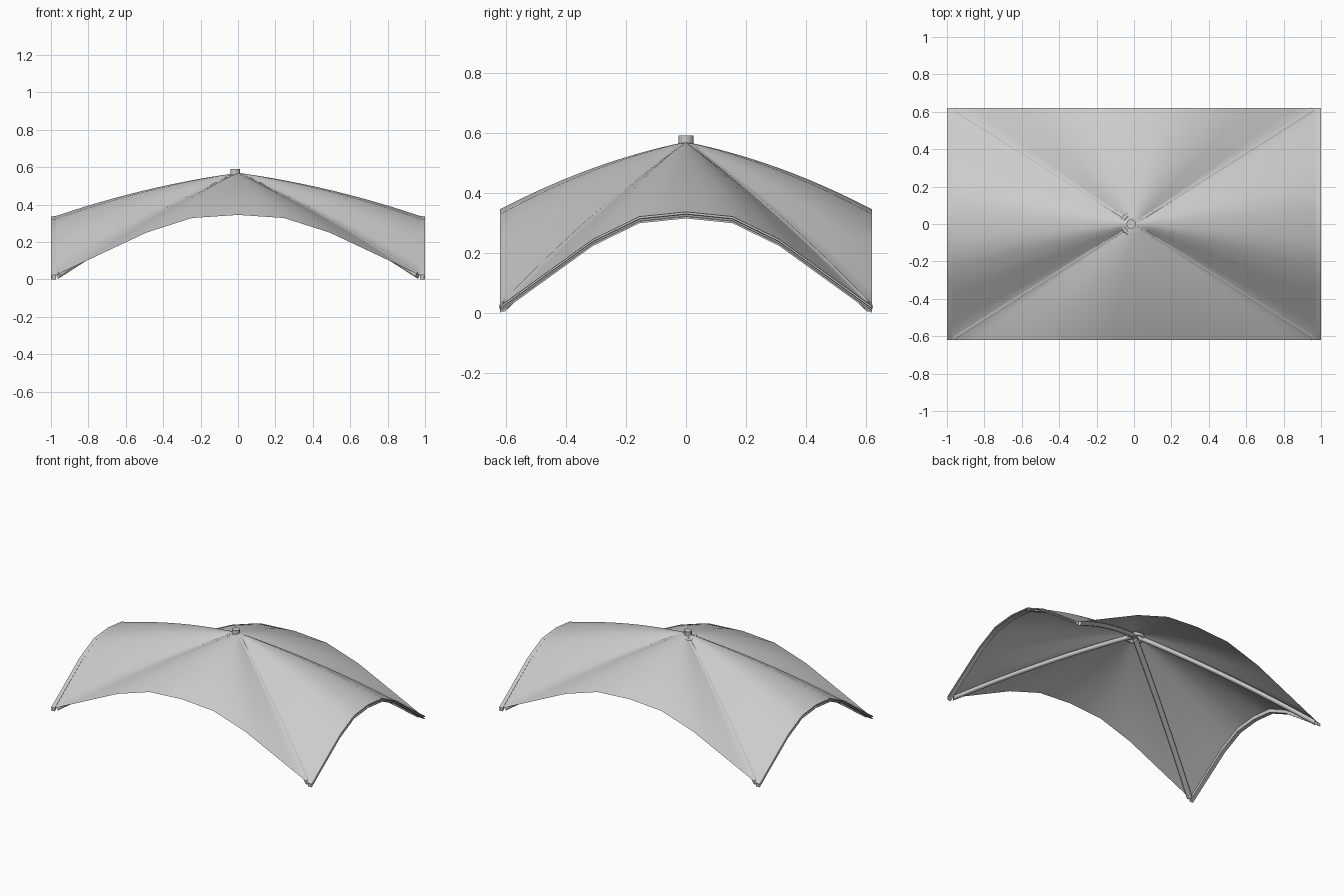
import bpy, bmesh, math
from mathutils import Vector

cube = bpy.data.objects.get("Cube")
if cube:
    bpy.data.objects.remove(cube, do_unlink=True)

HALF_X, HALF_Y, PEAK, CORNER = 0.98, 0.62, 0.57, 0.02
STOPS = [-1, -0.5, -0.25, 0, 0.25, 0.5, 1]
RISE = {0: 1.0, 0.25: 0.95, 0.5: 0.71, 1: 0.0}

grey = bpy.data.materials.new("light grey")
grey.use_nodes = True
shade = (0.6, 0.6, 0.6, 1)
grey.diffuse_color = shade
grey.node_tree.nodes["Principled BSDF"].inputs["Base Color"].default_value = shade


def arch(u, crown):
    """Height of an arched edge at u in -1..1."""
    u = abs(u)
    keys = sorted(RISE)
    for a, b in zip(keys, keys[1:]):
        if u <= b:
            r = RISE[a] + (RISE[b] - RISE[a]) * (u - a) / (b - a)
            return CORNER + (crown - CORNER) * r
    return CORNER


def sheet_point(edge, t):
    """Point on the canopy along the ray from the peak to an edge point."""
    z = PEAK + (edge.z - PEAK) * t + 0.1 * t * (1 - t)
    return Vector((edge.x * t, edge.y * t, z))


def finish(bm, name, angle=None):
    bmesh.ops.recalc_face_normals(bm, faces=bm.faces)
    mesh = bpy.data.meshes.new(name)
    bm.to_mesh(mesh)
    bm.free()
    obj = bpy.data.objects.new(name, mesh)
    bpy.context.collection.objects.link(obj)
    mesh.materials.append(grey)
    if angle is None:
        mesh.shade_smooth()
    else:
        bpy.ops.object.select_all(action="DESELECT")
        obj.select_set(True)
        bpy.context.view_layer.objects.active = obj
        bpy.ops.object.shade_smooth_by_angle(angle=math.radians(angle))
    return obj


# Canopy: rings shrinking from the arched rectangular border to the peak
N, RINGS = 16, 12
border = []
for side in range(4):
    for i in range(N):
        u = -1 + 2 * i / N
        s = 1 if side < 2 else -1
        if side % 2 == 0:
            border.append(Vector((s * u * HALF_X, -s * HALF_Y, arch(u, 0.345))))
        else:
            border.append(Vector((s * HALF_X, s * u * HALF_Y, arch(u, 0.337))))
bm = bmesh.new()
rings = [[bm.verts.new(sheet_point(p, r / RINGS)) for p in border]
         for r in range(1, RINGS + 1)]
top = bm.verts.new((0, 0, PEAK))
count = len(border)
for i in range(count):
    j = (i + 1) % count
    bm.faces.new((top, rings[0][i], rings[0][j]))
    for a, b in zip(rings, rings[1:]):
        bm.faces.new((a[i], b[i], b[j], a[j]))
finish(bm, "canopy")

# Grooved rails along the two side arches
SECTION = [(0.973, 0.004), (1.0, 0.002), (1.0, -0.005), (0.992, -0.007),
           (0.992, -0.012), (1.0, -0.014), (1.0, -0.02), (0.973, -0.02)]
for side, name in ((1, "left_rail"), (-1, "right_rail")):
    bm = bmesh.new()
    loops = [[bm.verts.new((side * x, u * HALF_Y, arch(u, 0.335) + dz))
              for x, dz in SECTION] for u in STOPS]
    for a, b in zip(loops, loops[1:]):
        for i in range(len(SECTION)):
            j = (i + 1) % len(SECTION)
            bm.faces.new((a[i], a[j], b[j], b[i]))
    bm.faces.new(loops[0])
    bm.faces.new(loops[-1])
    finish(bm, name, 25)

# Bowed ribs from the hub to the corners, just breaking the canopy surface
for sx, xn in ((1, "left"), (-1, "right")):
    for sy, yn in ((-1, "front"), (1, "back")):
        corner = Vector((sx * HALF_X, sy * HALF_Y, CORNER))
        along = Vector((corner.x, corner.y, 0)).normalized()
        across = Vector((-along.y, along.x, 0))
        bm = bmesh.new()
        loops = []
        for k in range(13):
            c = sheet_point(corner, 0.02 + 0.96 * k / 12) - Vector((0, 0, 0.012))
            loops.append([bm.verts.new(c + across * 0.018 * math.cos(a)
                                       + Vector((0, 0, 0.016 * math.sin(a))))
                          for a in (math.tau * i / 10 for i in range(10))])
        for a, b in zip(loops, loops[1:]):
            for i in range(10):
                j = (i + 1) % 10
                bm.faces.new((a[i], a[j], b[j], b[i]))
        bm.faces.new(loops[0])
        bm.faces.new(loops[-1])
        finish(bm, f"{yn}_{xn}_rib", 50)

# Hub ring under the peak
bpy.ops.mesh.primitive_torus_add(major_radius=0.052, minor_radius=0.011,
                                 major_segments=24, minor_segments=8,
                                 location=(-0.01, 0, 0.546))
hub = bpy.context.object
hub.name = "hub_ring"
hub.data.materials.append(grey)
bpy.ops.object.shade_smooth()

# Small cap standing over the peak
bpy.ops.mesh.primitive_cylinder_add(vertices=12, radius=0.025, depth=0.045,
                                    location=(-0.015, 0, 0.568))
cap = bpy.context.object
cap.name = "peak_cap"
cap.data.materials.append(grey)
bpy.ops.object.shade_smooth_by_angle()
